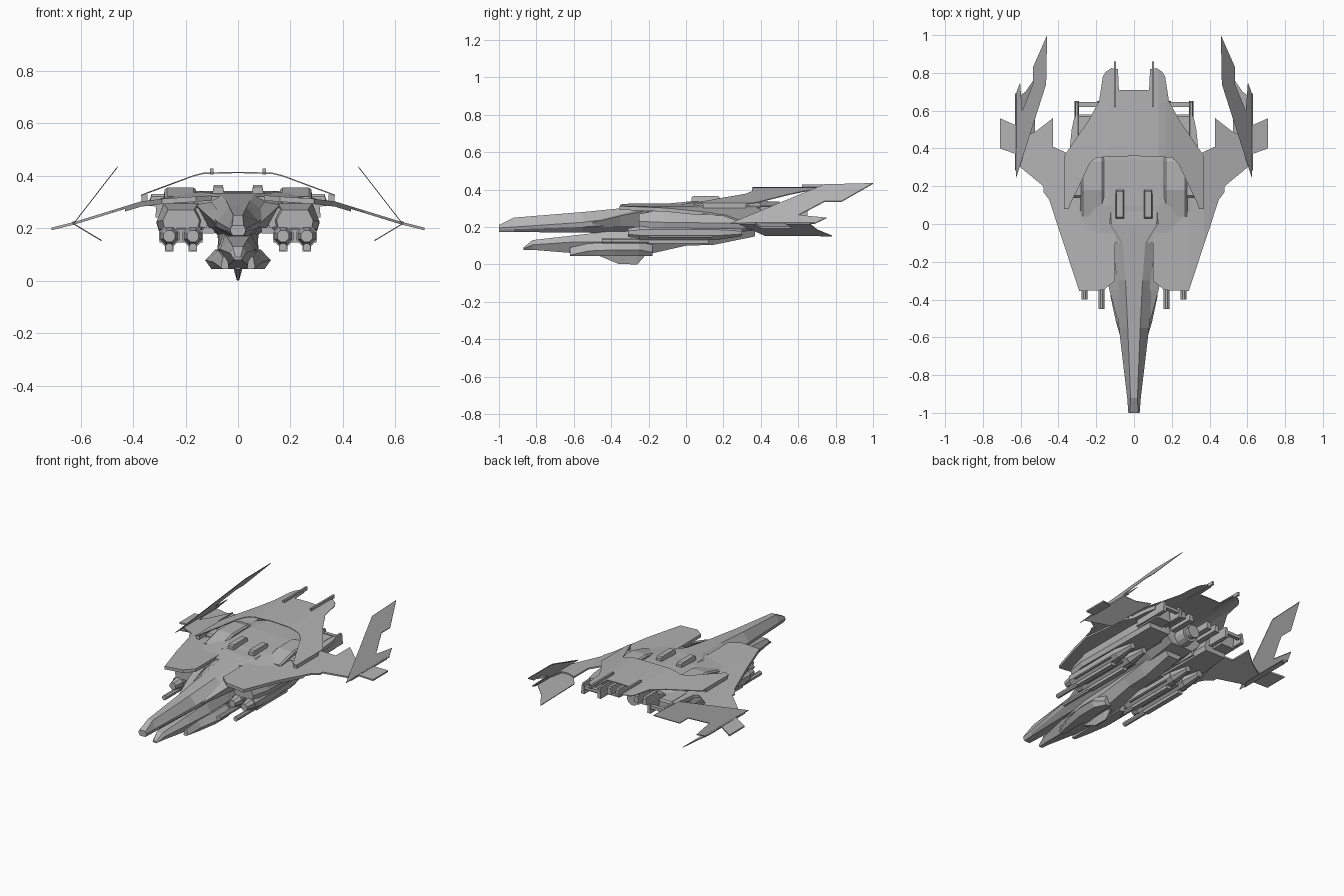
import bpy, bmesh, math

if "Cube" in bpy.data.objects:
    bpy.data.objects.remove(bpy.data.objects["Cube"])

grey = bpy.data.materials.new("hull grey")
grey.use_nodes = True
grey.diffuse_color = (0.45, 0.45, 0.45, 1)
grey.node_tree.nodes["Principled BSDF"].inputs["Base Color"].default_value = (0.45, 0.45, 0.45, 1)


def finish(name, bm, mirror=False):
    bmesh.ops.recalc_face_normals(bm, faces=bm.faces)
    mesh = bpy.data.meshes.new(name)
    bm.to_mesh(mesh)
    bm.free()
    mesh.materials.append(grey)
    ob = bpy.data.objects.new(name, mesh)
    bpy.context.collection.objects.link(ob)
    if mirror:
        ob.modifiers.new("Mirror", 'MIRROR')


def loft(name, sections, mirror=False, symmetric=False):
    """Skin a row of (y, [(x, z)...]) cross-sections and cap the ends."""
    bm = bmesh.new()
    rings = []
    for y, pts in sections:
        ring = list(pts)
        if symmetric:
            ring += [(-x, z) for x, z in reversed(pts)]
        rings.append([bm.verts.new((x, y, z)) for x, z in ring])
    n = len(rings[0])
    for a, b in zip(rings, rings[1:]):
        for i in range(n):
            bm.faces.new((a[i], a[(i + 1) % n], b[(i + 1) % n], b[i]))
    bm.faces.new(rings[0])
    bm.faces.new(rings[-1])
    finish(name, bm, mirror)


def plate(name, outline, height, thick=0.005, folds=()):
    """Thin sheet from an (x, y) outline, lifted by a height rule and creased at folds."""
    bm = bmesh.new()
    bm.faces.new([bm.verts.new((x, y, 0)) for x, y in outline])
    for x in folds:
        bmesh.ops.bisect_plane(bm, geom=bm.verts[:] + bm.edges[:] + bm.faces[:],
                               plane_co=(x, 0, 0), plane_no=(1, 0, 0))
    top = bmesh.ops.extrude_face_region(bm, geom=bm.faces[:], use_keep_orig=True)["geom"]
    top = {v for v in top if isinstance(v, bmesh.types.BMVert)}
    for v in bm.verts:
        v.co.z = height(abs(v.co.x)) - (0 if v in top else thick)
    finish(name, bm, True)


def box(name, x, y, z, taper=0.0):
    """Mirrored box from (min, max) ranges; taper slopes the upper face in on all sides."""
    def ring(yy, t, top):
        return yy, [(x[0], z[0]), (x[1], z[0]), (x[1] - t, top), (x[0] + t, top)]
    if taper:
        rows = [ring(y[0], taper, z[1] - taper), ring(y[0] + taper, taper, z[1]),
                ring(y[1] - taper, taper, z[1]), ring(y[1], taper, z[1] - taper)]
    else:
        rows = [ring(y[0], 0, z[1]), ring(y[1], 0, z[1])]
    loft(name, rows, True)


def tube(name, x, z, y0, y1, r, sides=8, flare=1.0, mirror=True):
    def ring(rad):
        return [(x + rad * math.cos((i + .5) * math.tau / sides),
                 z + rad * math.sin((i + .5) * math.tau / sides)) for i in range(sides)]
    loft(name, [(y0, ring(r)), (y1, ring(r * flare))], mirror)


def ramp(v, stops):
    """Piecewise linear height."""
    for (a, p), (b, q) in zip(stops, stops[1:]):
        if v <= b:
            return p + (q - p) * (max(v, a) - a) / (b - a)
    return stops[-1][1]


# Upper fuselage: long faceted nose running back to the engine deck
def nose(y, wt, zt, wm, zm, wb, zb):
    return y, [(wt, zt), (wm, zm), (wm * .92, zm - (zm - zb) * .45), (wb, zb)]

loft("upper_fuselage", [
    nose(-1, .022, .21, .03, .195, .02, .172),
    nose(-.92, .018, .25, .036, .2, .025, .173),
    nose(-.55, .033, .28, .08, .225, .035, .17),
    nose(-.3, .045, .305, .108, .26, .04, .165),
    nose(-.1, .06, .325, .132, .29, .045, .16),
    nose(0, .12, .335, .165, .3, .05, .16),
    nose(.25, .13, .335, .18, .29, .07, .17),
    nose(.45, .1, .33, .14, .28, .08, .19)], symmetric=True)

# Lower hull under the nose
def belly(y, wt, zt, wm, zm, wb, zb):
    return y, [(wt, zt), (wm, zm), (wb, zb)]

loft("lower_hull", [
    belly(-.87, .01, .09, .018, .084, .01, .078),
    belly(-.82, .02, .13, .03, .105, .015, .078),
    belly(-.6, .035, .155, .068, .12, .035, .06),
    belly(-.4, .05, .178, .078, .12, .042, .045),
    belly(-.2, .055, .185, .078, .125, .042, .055),
    belly(0, .065, .195, .076, .15, .038, .1),
    belly(.15, .075, .215, .078, .17, .038, .105),
    belly(.37, .06, .25, .07, .2, .04, .15)], symmetric=True)
loft("keel_fin", [(-.46, [(.01, .05), (.008, .044)]), (-.36, [(.018, .05), (.004, .002)]),
                  (-.26, [(.018, .05), (.004, 0)]), (-.22, [(.01, .06), (.006, .045)])], symmetric=True)

# Cheek pods on the lower hull
def cheek(y, out, top):
    return y, [(.04, top), (.05 + out * .5, top), (.05 + out, top - .04), (.045 + out * .75, .044), (.035, .044)]

loft("cheek_pod", [cheek(-.62, .015, .09), cheek(-.52, .045, .112), cheek(-.38, .075, .118),
                   cheek(-.25, .075, .118), cheek(-.18, .03, .105)], True)

# Intakes and fairings beside the fuselage
loft("side_intake", [(y, [(.1, .3 + d), (.165, .285 + d), (.182, .265 + d), (.165, .21), (.12, .2)])
                     for y, d in ((-.22, -.01), (.05, .02), (.4, .02))], True)
loft("root_fairing", [(-.5, [(.06, .235), (.09, .225), (.07, .2)]),
                      (-.35, [(.08, .27), (.13, .26), (.09, .2)]),
                      (-.2, [(.1, .3), (.16, .29), (.11, .2)])], True)

# Main wings, drooping toward the outboard panels
def wing_z(x):
    return ramp(x, [(.1, .325), (.29, .312), (.37, .302), (.62, .225), (.72, .2)])

plate("main_wing", [(.1, -.3), (.16, -.35), (.29, -.355), (.43, .07), (.37, .36), (.32, .42), (.1, .42)],
      wing_z, .02, folds=(.29, .37))
plate("outer_wing", [(.3, -.1), (.38, -.08), (.43, .07), (.45, .13), (.48, .17), (.48, .2), (.625, .32),
                     (.625, .37), (.71, .4), (.71, .56), (.62, .52), (.6, .45), (.52, .49), (.43, .56),
                     (.43, .41), (.3, .35)], wing_z, .01, folds=(.37, .62))

# Canted fins at the wing tips, the upper with a small trailing lobe
plate("upper_fin", [(.625, .24), (.465, .74), (.46, 1), (.535, .83), (.535, .74), (.592, .6),
                    (.603, .75), (.625, .69)], lambda x: .435 - (x - .46) * 1.29)
plate("lower_fin", [(.63, .28), (.525, .42), (.52, .78), (.575, .7), (.63, .66)],
      lambda x: .155 + (x - .52) * .6)
tube("fin_rod", .625, .222, .4, .69, .006, 6)

# Arched rear shroud, open toward the front
shroud = [(0, .36), (.2, .352), (.235, .32), (.3, .18), (.335, .11), (.345, .08), (.37, .08), (.37, .36),
          (.24, .55), (.185, .65), (.165, .78), (.15, .805), (.12, .825), (.085, .82), (.08, .71), (0, .71)]
plate("rear_shroud", shroud, lambda x: ramp(x, [(0, .415), (.13, .412), (.17, .402), (.37, .328)]),
      .005, folds=(.13, .17))
box("shroud_rod", (.094, .106), (.62, .86), (.405, .428))
box("shroud_foot", (.345, .368), (.09, .32), (.295, .328))

# Raised engine deck blending into the wings, with vents
loft("engine_deck", [(-.1, [(.1, .32), (.17, .315), (.27, .305)]), (.1, [(.13, .338), (.2, .333), (.3, .313)]),
                     (.34, [(.15, .342), (.2, .335), (.29, .315)]),
                     (.5, [(.12, .335), (.18, .32), (.25, .3)])], symmetric=True)
box("deck_vent", (.05, .1), (.03, .18), (.32, .365), .008)
loft("shoulder_housing", [(y, [(.155, .3), (.285, .3), (.28, z - .008), (.27, z), (.17, z), (.16, z - .008)])
                          for y, z in ((.04, .32), (.18, .355), (.33, .355), (.4, .33))], True)
box("shoulder_link", (.12, .34), (.14, .24), (.295, .33), .01)

# Engine nacelles under the wings, widest at the base
def nacelle(y, w, top, bottom):
    return y, [(.217 + w * k, z) for k, z in
               ((-.7, top), (.7, top), (1, bottom + .03), (.9, bottom), (-.9, bottom), (-1, bottom + .03))]

loft("nacelle", [nacelle(-.25, .07, .27, .2), nacelle(-.12, .094, .295, .195), nacelle(.3, .094, .3, .19),
                 nacelle(.5, .08, .3, .2)], True)
box("rear_exhaust_box", (.2, .305), (.4, .58), (.23, .315), .01)
for x0, x1 in ((.17, .195), (.29, .315)):
    box("exhaust_arm", (x0, x1), (.4, .65), (.24, .31), .006)
box("exhaust_crossbar", (.19, .3), (.62, .645), (.27, .29))
loft("exhaust_outer_guard", [(y, [(.27, .28), (x, .285), (x, .31), (.27, .315)])
                             for y, x in ((.4, .34), (.5, .33), (.57, .315))], True)

# Paired gun pods hanging from the nacelles
for x, front in ((.172, -.45), (.262, -.4)):
    tube("gun_barrel", x, .127, front, -.08, .016)
    tube("gun_pod", x, .17, -.25, .18, .042)
    tube("gun_muzzle", x, .17, -.31, -.25, .024, 8, 1.5)
    tube("pod_tail", x, .17, .18, .3, .04, 8, .5)
    box("pod_runner", (x - .016, x + .016), (-.2, .12), (.112, .14))
box("pod_bridge", (.135, .3), (-.2, .14), (.145, .205), .01)
box("pod_inner_brace", (.09, .14), (-.05, .12), (.18, .21))

# Rear centre engine and tail booms
tube("engine_nozzle", 0, .25, .4, .52, .06, 12, .85, mirror=False)
tube("engine_bell", 0, .25, .52, .56, .035, 12, 1.2, mirror=False)
for x in (.07, .13):
    box("tail_boom", (x - .018, x + .018), (.35, .62), (.27, .32), .008)
